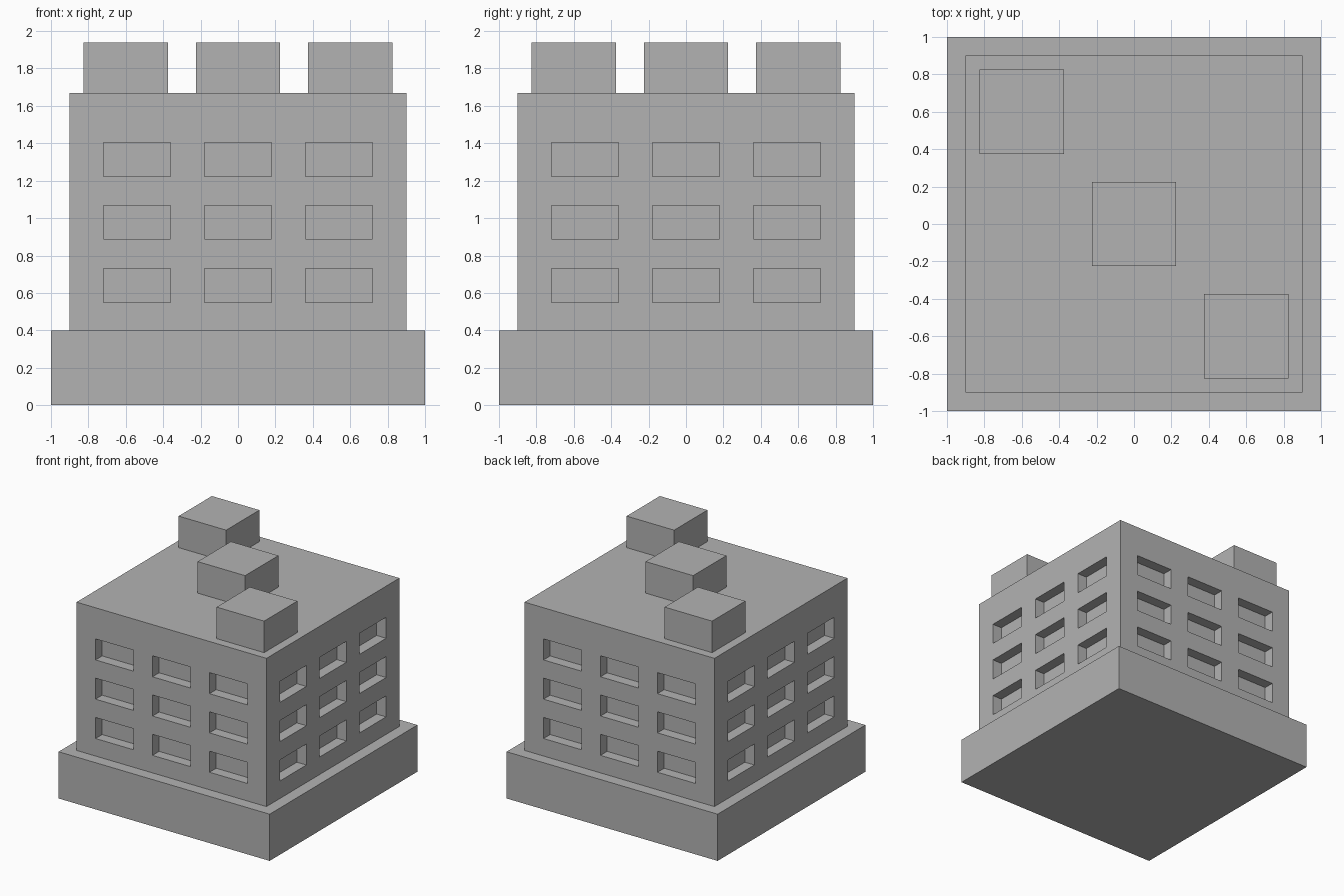
import bpy
import bmesh
from mathutils import Vector

default_cube = bpy.data.objects.get("Cube")
if default_cube:
    bpy.data.objects.remove(default_cube, do_unlink=True)

# One plain grey for the whole building
grey = bpy.data.materials.new("concrete_grey")
grey.use_nodes = True
colour = (0.45, 0.45, 0.45, 1)
grey.diffuse_color = colour
grey.node_tree.nodes["Principled BSDF"].inputs["Base Color"].default_value = colour


def box(name, x, y, bottom, top, width):
    """Square block with its sides centred on (x, y)."""
    bpy.ops.mesh.primitive_cube_add(size=1, location=(x, y, (bottom + top) / 2))
    obj = bpy.context.object
    obj.name = name
    obj.scale = (width, width, top - bottom)
    bpy.ops.object.transform_apply(location=True, rotation=False, scale=True)
    obj.data.materials.append(grey)
    return obj


def cut(bm, axis, position):
    """Slice the mesh across one axis, keeping both halves."""
    normal = Vector((0, 0, 0))
    normal[axis] = 1
    bmesh.ops.bisect_plane(bm, geom=bm.verts[:] + bm.edges[:] + bm.faces[:],
                           plane_co=normal * position, plane_no=normal)


# Plinth and main block
BASE_TOP, ROOF = 0.40, 1.67
box("base", 0, 0, 0, BASE_TOP, 2)
walls = box("walls", 0, 0, BASE_TOP, ROOF, 1.8)

# Recessed windows, three by three on every side
columns = (-0.54, 0, 0.54)
rows = (0.64, 0.977, 1.313)
half_width, half_height, recess = 0.18, 0.09, 0.09

bm = bmesh.new()
bm.from_mesh(walls.data)
for sign in (-1, 1):
    for column in columns:
        cut(bm, 0, column + sign * half_width)
        cut(bm, 1, column + sign * half_width)
    for row in rows:
        cut(bm, 2, row + sign * half_height)


def is_window(face):
    if abs(face.normal.z) > 0.5:
        return False
    centre = face.calc_center_median()
    across = centre.x if abs(face.normal.y) > 0.5 else centre.y
    return (any(abs(across - c) < 0.01 for c in columns)
            and any(abs(centre.z - r) < 0.01 for r in rows))


bm.normal_update()
panes = [f for f in bm.faces if is_window(f)]
bmesh.ops.inset_individual(bm, faces=panes, thickness=0, depth=-recess)
bm.to_mesh(walls.data)
bm.free()

# Rooftop blocks along the diagonal
for name, offset in (("back_right", -0.6), ("middle", 0), ("front_left", 0.6)):
    box("roof_block_" + name, offset, -offset, ROOF, 1.94, 0.45)
